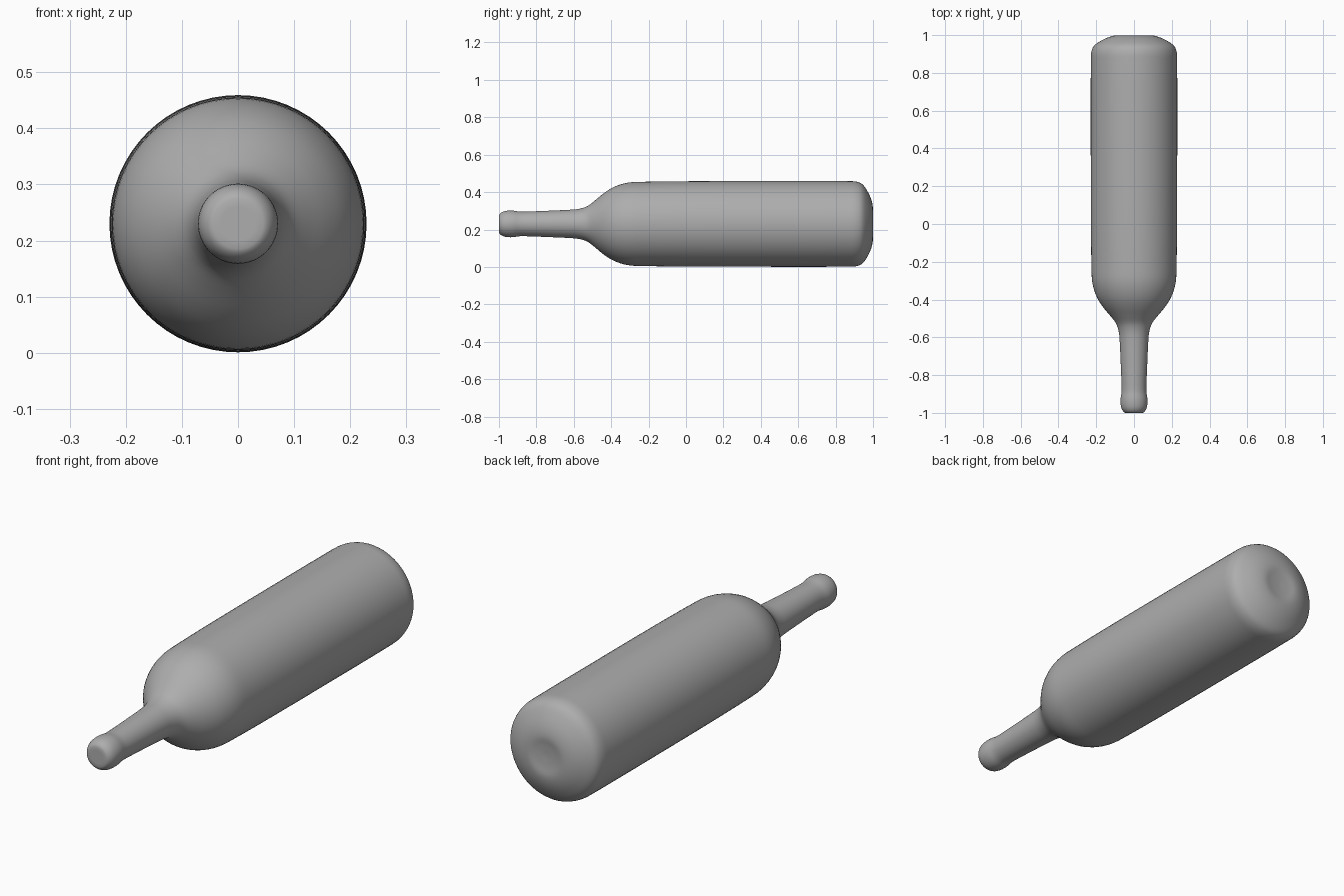
import bpy, bmesh, math
from mathutils import Vector, Matrix

cube = bpy.data.objects.get("Cube")
if cube:
    bpy.data.objects.remove(cube, do_unlink=True)

# single plain grey material
grey = bpy.data.materials.new("plain_grey")
colour = (0.42, 0.42, 0.42, 1.0)
grey.use_nodes = True
grey.diffuse_color = colour
grey.node_tree.nodes["Principled BSDF"].inputs["Base Color"].default_value = colour

RADIUS = 0.23
SEGMENTS = 64

# (radius, y) from the mouth to the base
PROFILE = [
    (0.0, -1.0), (0.045, -1.0), (0.062, -0.985), (0.07, -0.96), (0.071, -0.925),
    (0.066, -0.89), (0.066, -0.85), (0.071, -0.72), (0.077, -0.60), (0.083, -0.56),
    (0.096, -0.525), (0.125, -0.487), (0.16, -0.445), (0.190, -0.40), (0.211, -0.35),
    (0.222, -0.30), (0.225, -0.24), (0.228, 0.0), (0.229, 0.4), (0.2285, 0.88),
    (0.225, 0.915), (0.212, 0.943), (0.18, 0.967), (0.135, 0.989), (0.09, 0.999),
    (0.05, 0.995), (0.0, 0.992),
]


def smooth_profile(points, steps=3):
    """Round a polyline with a Hermite curve, tangents scaled to each span."""
    pts = [Vector(p) for p in points]
    last = len(pts) - 1
    tangents = [(pts[min(i + 1, last)] - pts[max(i - 1, 0)]).normalized()
                for i in range(len(pts))]
    out = []
    for i in range(last):
        a, b = pts[i], pts[i + 1]
        span = (b - a).length
        for k in range(steps):
            t = k / steps
            out.append(a * (2*t**3 - 3*t**2 + 1) + tangents[i] * span * (t**3 - 2*t**2 + t)
                       + b * (3*t**2 - 2*t**3) + tangents[i + 1] * span * (t**3 - t**2))
    return out + [pts[last]]


def lathe(name, points, material):
    """Spin a (radius, y) profile about the y axis."""
    bm = bmesh.new()
    verts = [bm.verts.new((max(r, 0.0), max(-1.0, min(1.0, y)), 0)) for r, y in points]
    edges = [bm.edges.new(pair) for pair in zip(verts, verts[1:])]
    bmesh.ops.spin(bm, geom=verts + edges, cent=(0, 0, 0), axis=(0, 1, 0),
                   angle=math.tau, steps=SEGMENTS)
    bmesh.ops.remove_doubles(bm, verts=bm.verts, dist=1e-4)
    bmesh.ops.recalc_face_normals(bm, faces=bm.faces)
    bm.transform(Matrix.Translation((0, 0, RADIUS)))
    mesh = bpy.data.meshes.new(name)
    bm.to_mesh(mesh)
    bm.free()
    mesh.materials.append(material)
    mesh.shade_smooth()
    obj = bpy.data.objects.new(name, mesh)
    bpy.context.collection.objects.link(obj)
    return obj


# bottle lying on its side with the mouth towards the front
lathe("bottle", smooth_profile(PROFILE), grey)
